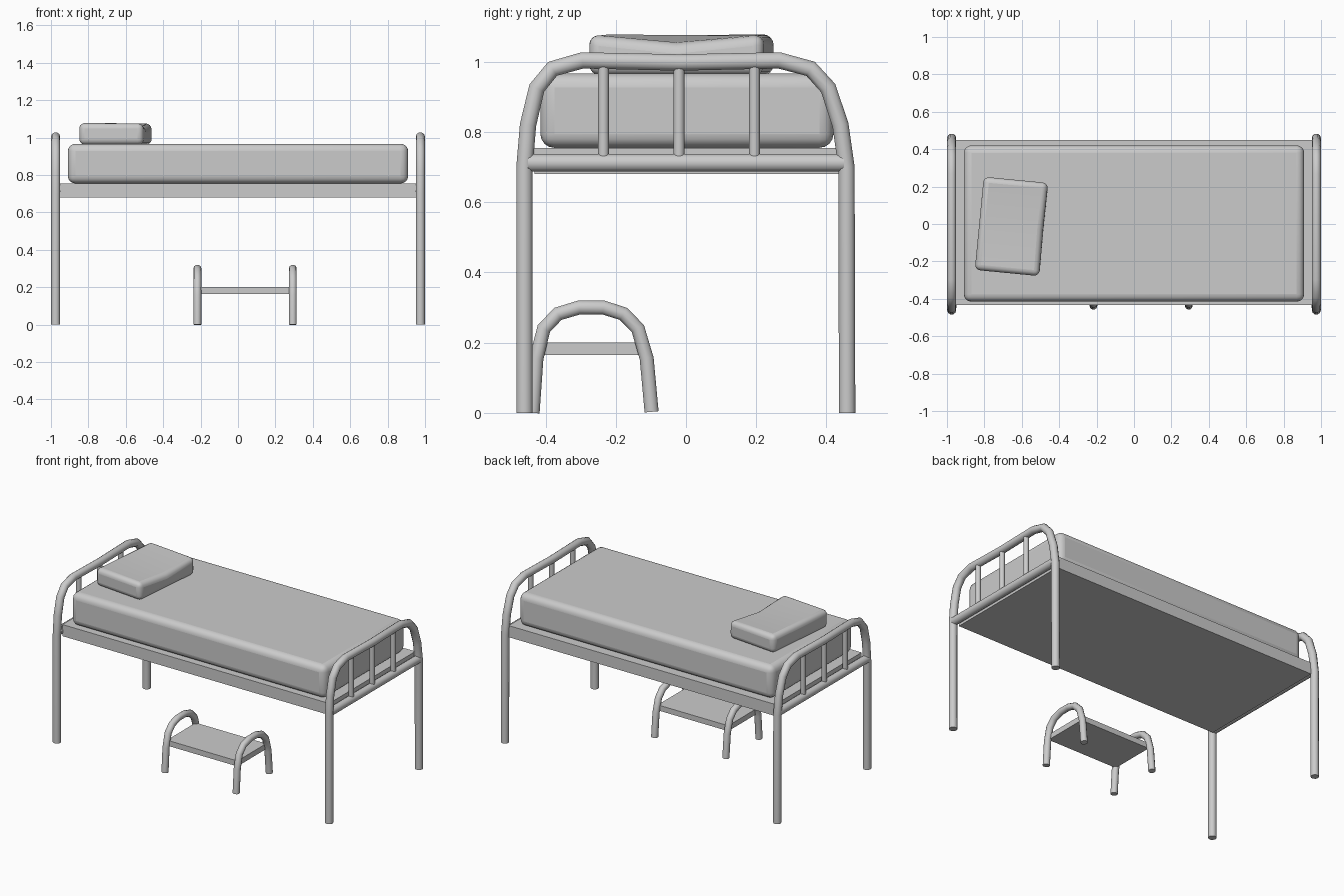
import bpy, bmesh
from math import radians

if "Cube" in bpy.data.objects:
    bpy.data.objects.remove(bpy.data.objects["Cube"])


def tube(name, x, pts, r):
    """Round tube through (y, z) points in the plane at x."""
    cu = bpy.data.curves.new(name, 'CURVE')
    cu.dimensions = '3D'
    cu.bevel_depth = r
    cu.bevel_resolution = 3
    cu.use_fill_caps = True
    sp = cu.splines.new('POLY')
    sp.points.add(len(pts) - 1)
    for p, (y, z) in zip(sp.points, pts):
        p.co = (x, y, z, 1)
    ob = bpy.data.objects.new(name, cu)
    bpy.context.collection.objects.link(ob)
    finish(ob)


def finish(ob):
    bpy.ops.object.select_all(action='DESELECT')
    ob.select_set(True)
    bpy.context.view_layer.objects.active = ob
    if ob.type == 'CURVE':
        bpy.ops.object.convert(target='MESH')
    bpy.ops.object.shade_smooth_by_angle(angle=radians(40))


def box(name, lo, hi, bevel=0, rot=0, sag=0):
    """Box from corner to corner; sag lowers the middle of its top +x edge."""
    size = [b - a for a, b in zip(lo, hi)]
    bm = bmesh.new()
    bmesh.ops.create_cube(bm, size=1)
    bmesh.ops.scale(bm, vec=size, verts=bm.verts)
    if sag:
        bmesh.ops.bisect_plane(bm, geom=bm.verts[:] + bm.edges[:] + bm.faces[:],
                               plane_co=(0, 0, 0), plane_no=(0, 1, 0))
        for v in bm.verts:
            if abs(v.co.y) < 1e-4 and v.co.z > 0 and v.co.x > 0:
                v.co.z -= sag
                v.co.x -= 0.005
    me = bpy.data.meshes.new(name)
    bm.to_mesh(me)
    bm.free()
    ob = bpy.data.objects.new(name, me)
    ob.location = [(a + b) / 2 for a, b in zip(lo, hi)]
    ob.rotation_euler.z = rot
    bpy.context.collection.objects.link(ob)
    if bevel:
        finish(ob)
        m = ob.modifiers.new("Bevel", 'BEVEL')
        m.width = bevel
        m.segments = 4
        m.limit_method = 'ANGLE'
        m.angle_limit = radians(40)


# Bed ends: bent tube, cross rail and three bars
bed_arch = [(-0.46, 0), (-0.46, 0.70), (-0.45, 0.82), (-0.425, 0.925),
            (-0.38, 0.98), (-0.295, 1.004), (-0.02, 0.998), (0.265, 1.004),
            (0.355, 0.98), (0.405, 0.925), (0.44, 0.82), (0.457, 0.70), (0.459, 0)]
for side, x in (("head", -0.975), ("foot", 0.975)):
    tube(side + "_frame", x, bed_arch, 0.0245)
    tube(side + "_rail", x, [(-0.45, 0.712), (0.45, 0.712)], 0.026)
    for i, y in enumerate((-0.235, -0.02, 0.195)):
        tube(f"{side}_bar_{i + 1}", x, [(y, 0.73), (y, 0.99)], 0.016)

# Bed base, mattress and pillow
box("bed_base", (-0.955, -0.432, 0.68), (0.955, 0.45, 0.755))
box("mattress", (-0.91, -0.415, 0.755), (0.91, 0.42, 0.967), bevel=0.04)
box("pillow", (-0.828, -0.263, 0.962), (-0.482, 0.237, 1.078), bevel=0.03,
    rot=radians(-5.5), sag=0.025)

# Step stool under the bed
stool_arch = [(-0.437, 0), (-0.426, 0.155), (-0.405, 0.24), (-0.365, 0.282),
              (-0.305, 0.30), (-0.235, 0.30), (-0.178, 0.282),
              (-0.137, 0.24), (-0.112, 0.155), (-0.098, 0.003)]
for side, x in (("left", -0.217), ("right", 0.293)):
    tube(f"stool_{side}_frame", x, stool_arch, 0.021)
box("stool_step", (-0.215, -0.42, 0.165), (0.29, -0.125, 0.20))
